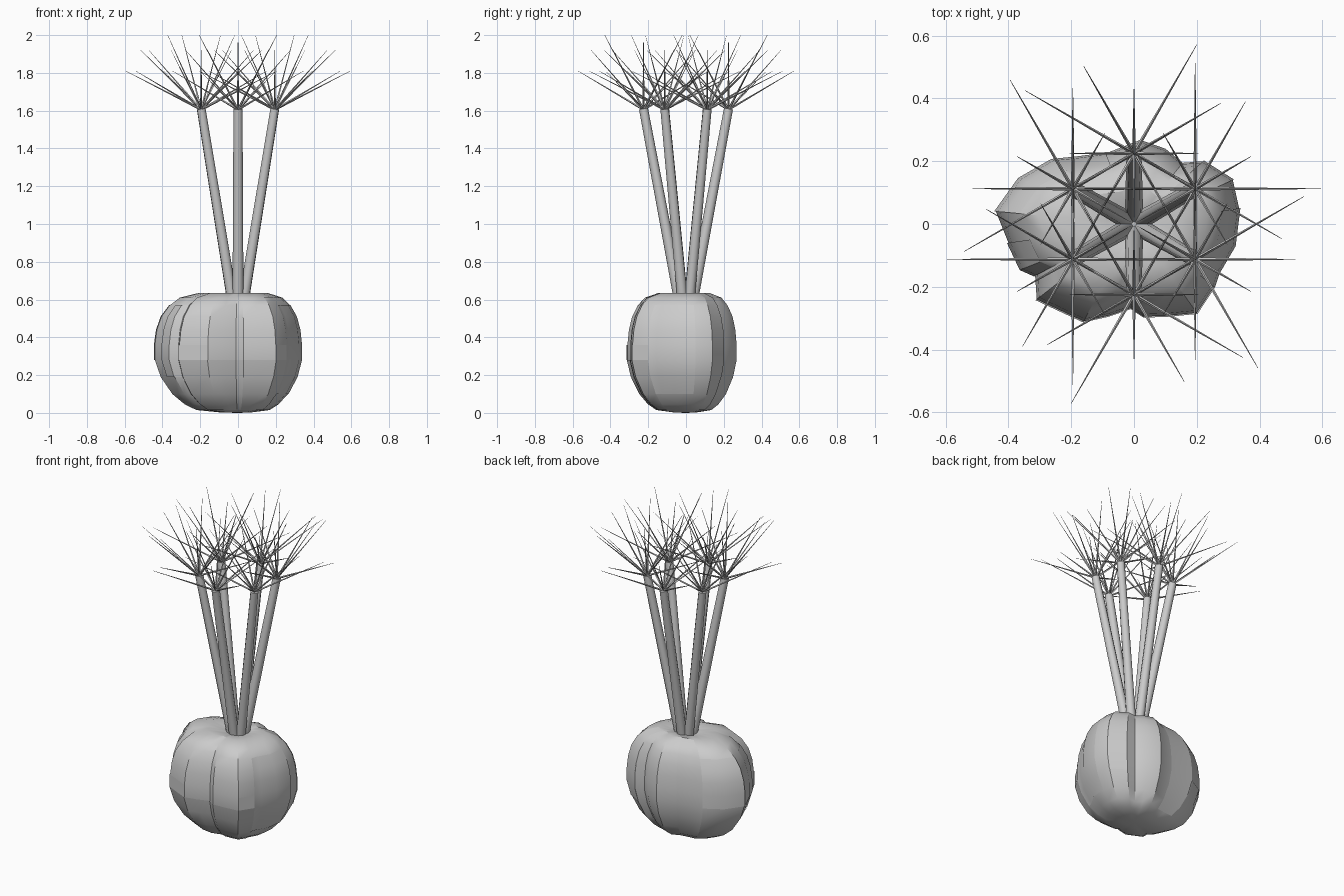
import bpy, bmesh, math
from math import sin, cos, radians
from mathutils import Vector

if "Cube" in bpy.data.objects:
    bpy.data.objects.remove(bpy.data.objects["Cube"])

# Outline of the lobed bulb seen from above, and its vertical profile (radius factor, z)
OUTLINE = [(.335, .05), (.315, .14), (.22, .20), (.155, .195), (.10, .24), (.02, .268),
           (-.09, .225), (-.18, .213), (-.26, .205), (-.365, .145), (-.44, .04), (-.40, -.06),
           (-.36, -.145), (-.315, -.165), (-.31, -.24), (-.16, -.31), (-.08, -.292),
           (-.01, -.268), (.03, -.295), (.11, -.292), (.20, -.283), (.255, -.2),
           (.27, -.155), (.32, -.07)]
PROFILE = [(.2, .002), (.5, .015), (.64, .045), (.79, .10), (.93, .19), (1, .28), (1, .36),
           (.975, .44), (.92, .51), (.82, .57), (.70, .61), (.46, .636), (.2, .625)]


def make_object(name, bm, smooth=None):
    bmesh.ops.recalc_face_normals(bm, faces=bm.faces)
    me = bpy.data.meshes.new(name)
    bm.to_mesh(me)
    bm.free()
    ob = bpy.data.objects.new(name, me)
    bpy.context.collection.objects.link(ob)
    if smooth:
        bpy.ops.object.select_all(action='DESELECT')
        ob.select_set(True)
        bpy.context.view_layer.objects.active = ob
        bpy.ops.object.shade_smooth_by_angle(angle=radians(smooth))
    return ob


def bulb_point(col, row, grow=1.0):
    x, y = OUTLINE[col % len(OUTLINE)]
    f, z = PROFILE[row]
    return (x * f * grow, y * f * grow, z)


def grid(bm, cols, rows, grow, closed=False):
    vs = [[bm.verts.new(bulb_point(c, r, grow)) for c in cols] for r in rows]
    n = len(cols)
    for a, b in zip(vs, vs[1:]):
        for i in range(n if closed else n - 1):
            j = (i + 1) % n
            bm.faces.new((a[i], a[j], b[j], b[i]))
    return vs


# Bulb body with a shallow dimple on top
bm = bmesh.new()
rings = grid(bm, range(len(OUTLINE)), range(len(PROFILE)), 1.0, True)
for ring, z in ((rings[0], 0.0), (rings[-1], .60)):
    pole = bm.verts.new((0, 0, z))
    for i in range(len(ring)):
        bm.faces.new((ring[i], ring[(i + 1) % len(ring)], pole))
make_object("bulb", bm, 32)

# Overlapping papery scales: first/last column, first/last row
SCALES = [(14, 18, 1, 5), (18, 21, 1, 5), (14, 15, 5, 6), (20, 21, 5, 6), (21, 24, 3, 9),
          (11, 13, 4, 9), (6, 8, 2, 11), (1, 2, 4, 11), (8, 10, 5, 9)]
for k, (c0, c1, r0, r1) in enumerate(SCALES):
    bm = bmesh.new()
    grid(bm, range(c0, c1 + 1), range(r0, r1 + 1), 1.012)
    ob = make_object(f"bulb_scale_{k + 1}", bm, 32)


def tapered_rod(bm, a, b, r1, r2, sides):
    a, b = Vector(a), Vector(b)
    rot = (b - a).to_track_quat('Z', 'Y').to_matrix().to_4x4()
    rot.translation = (a + b) / 2
    bmesh.ops.create_cone(bm, cap_ends=True, segments=sides, radius1=r1, radius2=r2,
                          depth=(b - a).length, matrix=rot)


# Six leaning stems, each topped by a burst of twelve fine spikes
TIERS = [(.205, 2.0), (.32, 1.92), (.40, 1.81)]
for s in range(6):
    ang = radians(30 + 60 * s)
    tip = Vector((.225 * cos(ang), .225 * sin(ang), 1.61))
    bm = bmesh.new()
    tapered_rod(bm, (0, 0, .41), tip, .03, .024, 8)
    make_object(f"stem_{s + 1}", bm, 50)
    bm = bmesh.new()
    for i in range(12):
        r, z = TIERS[i % 3]
        a = ang + radians(30 * i)
        tapered_rod(bm, tip - Vector((0, 0, .005)),
                    (tip.x + r * cos(a), tip.y + r * sin(a), z), .006, .0008, 4)
    make_object(f"spikes_{s + 1}", bm)
